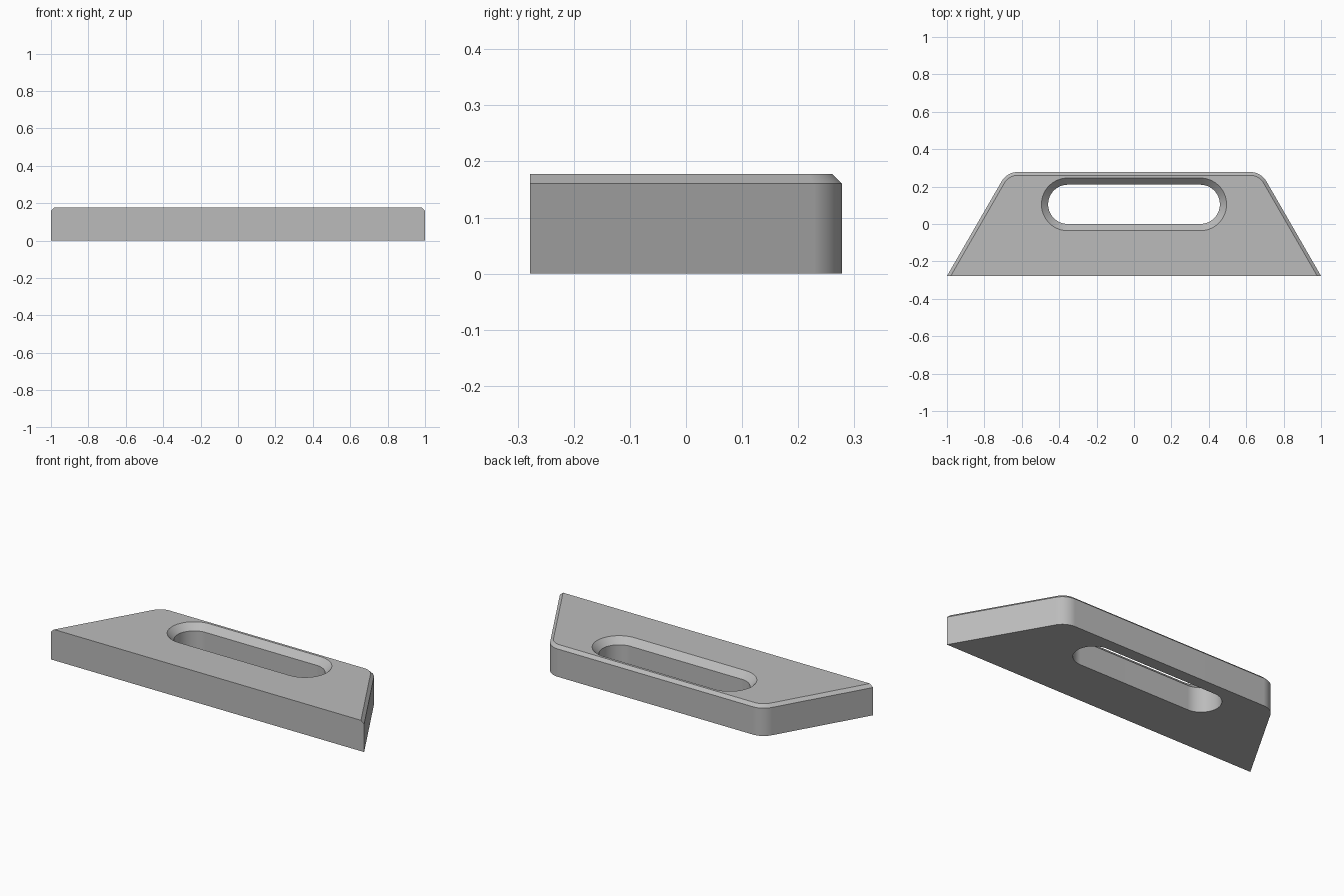
import bpy, bmesh, math
from math import cos, sin, radians

cube = bpy.data.objects.get("Cube")
if cube:
    bpy.data.objects.remove(cube, do_unlink=True)

HALF_DEPTH, HEIGHT = 0.278, 0.178
EDGE_CHAMFER, SLOT_CHAMFER = 0.0175, 0.036
CORNER_R, SLOT_R = 0.1, 0.105
SLOT_X, SLOT_Y = 0.354, 0.105
SLANT = radians(30)


def arc(cx, cy, r, start, end, steps):
    angles = [radians(start + (end - start) * i / steps) for i in range(steps + 1)]
    return [(cx + r * cos(a), cy + r * sin(a)) for a in angles]


def plate_outline(inset):
    """Trapezoid with rounded back corners; the front edge is never inset."""
    back_x = 1 - 2 * HALF_DEPTH * math.tan(SLANT)
    cx = back_x - CORNER_R * math.tan(SLANT)
    front_x = 1 - inset / cos(SLANT)
    right = [(front_x, -HALF_DEPTH)]
    right += arc(cx, HALF_DEPTH - CORNER_R, CORNER_R - inset, 30, 90, 12)
    return right + [(-x, y) for x, y in reversed(right)]


def slot_outline(grow):
    r = SLOT_R + grow
    return arc(SLOT_X, SLOT_Y, r, -90, 90, 32) + arc(-SLOT_X, SLOT_Y, r, 90, 270, 32)


def add_ring(bm, points, z):
    verts = [bm.verts.new((x, y, z)) for x, y in points]
    return verts, [bm.edges.new((v, verts[(i + 1) % len(verts)])) for i, v in enumerate(verts)]


def add_wall(bm, lower, upper):
    n = len(lower)
    for i in range(n):
        j = (i + 1) % n
        bm.faces.new((lower[i], lower[j], upper[j], upper[i]))


bm = bmesh.new()

# Outer wall: straight, then chamfered along the sides and back
outer = [add_ring(bm, plate_outline(d), z) for d, z in
         ((0, 0), (0, HEIGHT - EDGE_CHAMFER), (EDGE_CHAMFER, HEIGHT))]
# Slot wall: straight, then countersunk at the top
slot = [add_ring(bm, slot_outline(d), z) for d, z in
        ((0, 0), (0, HEIGHT - SLOT_CHAMFER), (SLOT_CHAMFER, HEIGHT))]
for rings in (outer, slot):
    for a, b in zip(rings, rings[1:]):
        add_wall(bm, a[0], b[0])

# Bottom and top faces around the slot
for level in (0, -1):
    bmesh.ops.triangle_fill(bm, use_beauty=True, edges=outer[level][1] + slot[level][1])
bmesh.ops.recalc_face_normals(bm, faces=bm.faces)

mesh = bpy.data.meshes.new("slotted_plate")
bm.to_mesh(mesh)
bm.free()
plate = bpy.data.objects.new("slotted_plate", mesh)
bpy.context.collection.objects.link(plate)

# Plain grey finish
grey = bpy.data.materials.new("plain_grey")
grey.use_nodes = True
colour = (0.5, 0.5, 0.5, 1)
grey.diffuse_color = colour
grey.node_tree.nodes["Principled BSDF"].inputs["Base Color"].default_value = colour
mesh.materials.append(grey)

# Smooth rounded walls, crisp chamfer edges
bpy.context.view_layer.objects.active = plate
plate.select_set(True)
bpy.ops.object.shade_smooth_by_angle(angle=radians(30))
weighted = plate.modifiers.new("even_flats", "WEIGHTED_NORMAL")
weighted.keep_sharp = True
